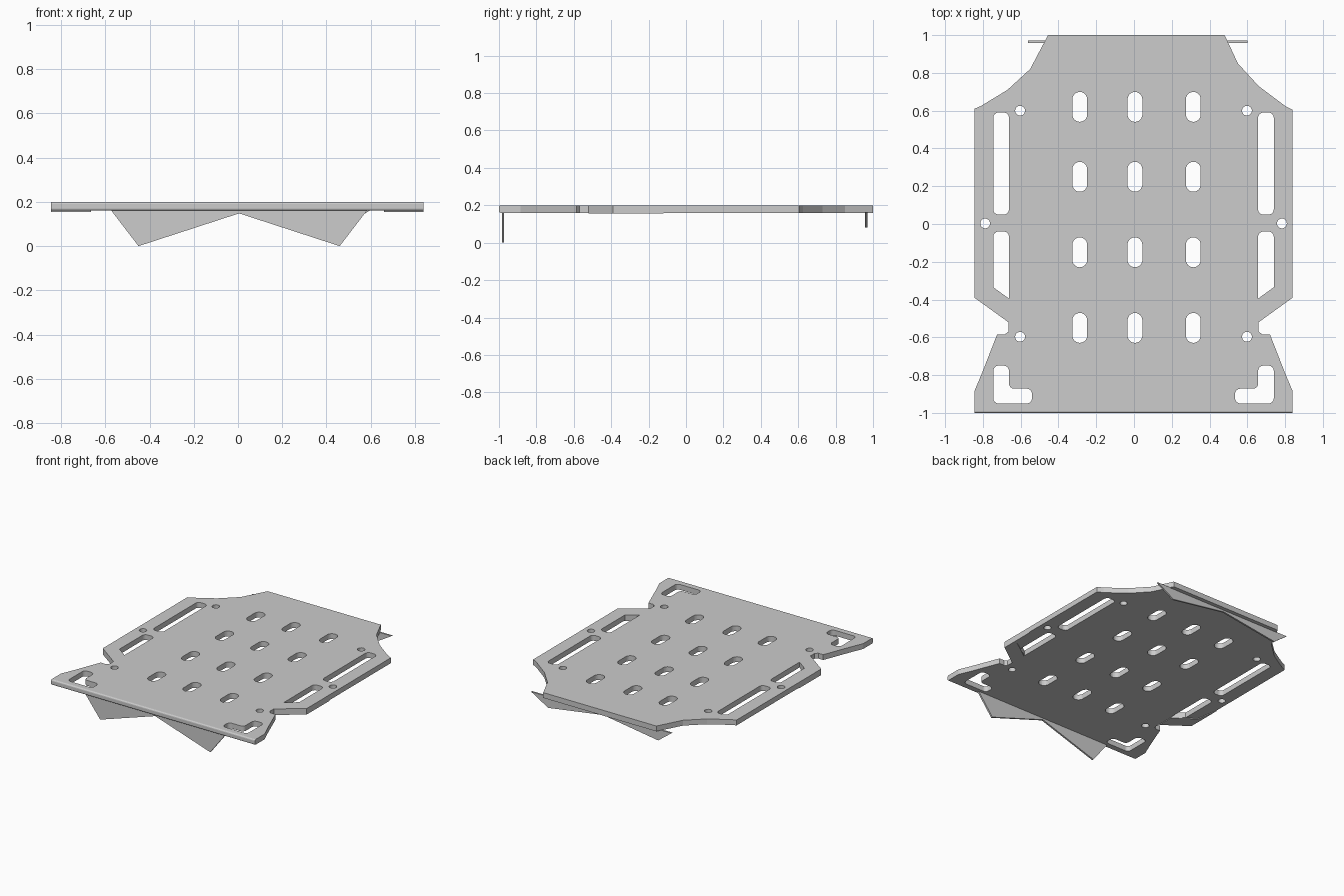
import bpy, bmesh
from math import sin, tan
from mathutils import Vector

if "Cube" in bpy.data.objects:
    bpy.data.objects.remove(bpy.data.objects["Cube"])

GREY = (0.604, 0.604, 0.604, 1)
metal = bpy.data.materials.new("light_grey_metal")
metal.use_nodes = True
metal.diffuse_color = GREY
bsdf = next(n for n in metal.node_tree.nodes if n.type == 'BSDF_PRINCIPLED')
bsdf.inputs["Base Color"].default_value = GREY

TOP, BOTTOM = 0.2, 0.16


def add_object(name, mesh):
    obj = bpy.data.objects.new(name, mesh)
    bpy.context.scene.collection.objects.link(obj)
    mesh.materials.clear()
    mesh.materials.append(metal)
    return obj


def rounded(points, radius, steps=8):
    """Polygon with filleted corners; a third value overrides the radius."""
    result = []
    for i, corner in enumerate(points):
        r = corner[2] if len(corner) > 2 else radius
        p = Vector((corner[0], corner[1], 0))
        if not r:
            result.append((p.x, p.y))
            continue
        before, after = points[i - 1], points[(i + 1) % len(points)]
        a = (Vector((before[0], before[1], 0)) - p).normalized()
        b = (Vector((after[0], after[1], 0)) - p).normalized()
        half = a.angle(b) / 2
        reach = r / tan(half)
        centre = p + (a + b).normalized() * r / sin(half)
        start = (p + a * reach - centre).normalized()
        end = (p + b * reach - centre).normalized()
        for k in range(steps + 1):
            q = centre + start.lerp(end, k / steps).normalized() * r
            result.append((q.x, q.y))
    return result


def box(x0, x1, y0, y1):
    return [(x0, y0), (x1, y0), (x1, y1), (x0, y1)]


def flip(points):
    return [(-p[0] - 0.005, *p[1:]) for p in points]


def prism(name, points, axis, low, high):
    """Extrude a flat polygon along the y or z axis."""
    bm = bmesh.new()
    place = (lambda u, v: (u, low, v)) if axis == 'y' else (lambda u, v: (u, v, low))
    face = bm.faces.new([bm.verts.new(place(u, v)) for u, v in points])
    new = bmesh.ops.extrude_face_region(bm, geom=[face])["geom"]
    shift = (0, high - low, 0) if axis == 'y' else (0, 0, high - low)
    bmesh.ops.translate(bm, vec=shift, verts=[v for v in new if isinstance(v, bmesh.types.BMVert)])
    # Close the start cap if the extrusion removed it
    bmesh.ops.holes_fill(bm, edges=[e for e in bm.edges if e.is_boundary])
    bmesh.ops.recalc_face_normals(bm, faces=bm.faces)
    mesh = bpy.data.meshes.new(name)
    bm.to_mesh(mesh)
    bm.free()
    return add_object(name, mesh)


# Plate outline: scooped rear corners, notched sides, flared front
side = [(0.84, -0.39), (0.66, -0.52), (0.66, -0.57), (0.68, -0.585),
        (0.72, -0.585), (0.8, -0.79), (0.84, -0.885), (0.84, -0.985)]
right_scoop = [(0.48, 1), (0.55, 0.85), (0.66, 0.73), (0.8, 0.625), (0.84, 0.605)]
left_scoop = [(-0.455, 1), (-0.55, 0.82), (-0.67, 0.71), (-0.81, 0.625), (-0.845, 0.61)]
loops = [right_scoop + side + flip(side)[::-1] + left_scoop[::-1]]

# Grid of short slots
for x in (-0.287, 0.005, 0.314):
    for y in (0.62, 0.25, -0.15, -0.55):
        loops.append(rounded(box(x - 0.039, x + 0.039, y - 0.079, y + 0.079), 0.0385))

# Side openings, corner cut-outs and round holes on both sides
long_slot = box(0.657, 0.74, 0.05, 0.59)
cut_slot = [(0.657, -0.04), (0.74, -0.04), (0.74, -0.335, 0), (0.657, -0.395, 0)]
corner_slot = [(0.74, -0.75), (0.74, -0.95), (0.535, -0.95),
               (0.535, -0.872), (0.657, -0.872), (0.657, -0.75)]
for shape in (long_slot, cut_slot, corner_slot):
    loops += [rounded(shape, 0.028), rounded(flip(shape), 0.028)]
for x, y in ((0.598, 0.6), (0.598, -0.597), (0.783, 0.003)):
    hole = box(x - 0.026, x + 0.026, y - 0.026, y + 0.026)
    loops += [rounded(hole, 0.0255, 5), rounded(flip(hole), 0.0255, 5)]

# Filled curve gives the pierced plate
curve = bpy.data.curves.new("plate_outline", 'CURVE')
curve.dimensions = '2D'
curve.fill_mode = 'BOTH'
curve.extrude = (TOP - BOTTOM) / 2
for loop in loops:
    spline = curve.splines.new('POLY')
    spline.points.add(len(loop) - 1)
    for point, (x, y) in zip(spline.points, loop):
        point.co = (x, y, 0, 1)
    spline.use_cyclic_u = True
outline = bpy.data.objects.new("plate_outline", curve)
bpy.context.scene.collection.objects.link(outline)
bpy.context.view_layer.update()
evaluated = outline.evaluated_get(bpy.context.evaluated_depsgraph_get())
plate_mesh = bpy.data.meshes.new_from_object(evaluated)
bpy.data.objects.remove(outline)
bm = bmesh.new()
bm.from_mesh(plate_mesh)
bmesh.ops.remove_doubles(bm, verts=bm.verts, dist=0.0002)
bmesh.ops.translate(bm, vec=(0, 0, (TOP + BOTTOM) / 2), verts=bm.verts)
bmesh.ops.recalc_face_normals(bm, faces=bm.faces)
for face in bm.faces:
    face.smooth = False
bm.to_mesh(plate_mesh)
bm.free()
add_object("plate", plate_mesh)

# Softened front edge
front_edge = prism("front_edge", box(-0.845, 0.84, -1, -0.985), 'z', BOTTOM, TOP)
bm = bmesh.new()
bm.from_mesh(front_edge.data)
front = [e for e in bm.edges if all(v.co.y < -0.99 for v in e.verts)
         and abs(e.verts[0].co.x - e.verts[1].co.x) > 1]
bmesh.ops.bevel(bm, geom=front, offset=0.01, segments=3, profile=0.5, affect='EDGES')
bm.to_mesh(front_edge.data)
bm.free()

# Thin stiffeners below the notched sides
brace = [(0.84, -0.12), (0.84, -0.39), (0.66, -0.52), (0.66, -0.395), (0.742, -0.335), (0.81, -0.29)]
prism("left_brace", brace, 'z', 0.155, BOTTOM + 0.002)
prism("right_brace", flip(brace), 'z', 0.155, BOTTOM + 0.002)

# Hanging triangular fins at the front and rear
for name, y, tip, outer_l, outer_r in (("front", -0.985, 0.0, -0.575, 0.585),
                                       ("rear", 0.958, 0.08, -0.56, 0.6)):
    for label, outer, low_x in (("right", outer_l, -0.45), ("left", outer_r, 0.46)):
        shape = [(outer, 0.163), (low_x, tip), (0.005, 0.148), (0.005, 0.163)]
        prism(f"{name}_{label}_fin", shape, 'y', y, y + 0.013)
